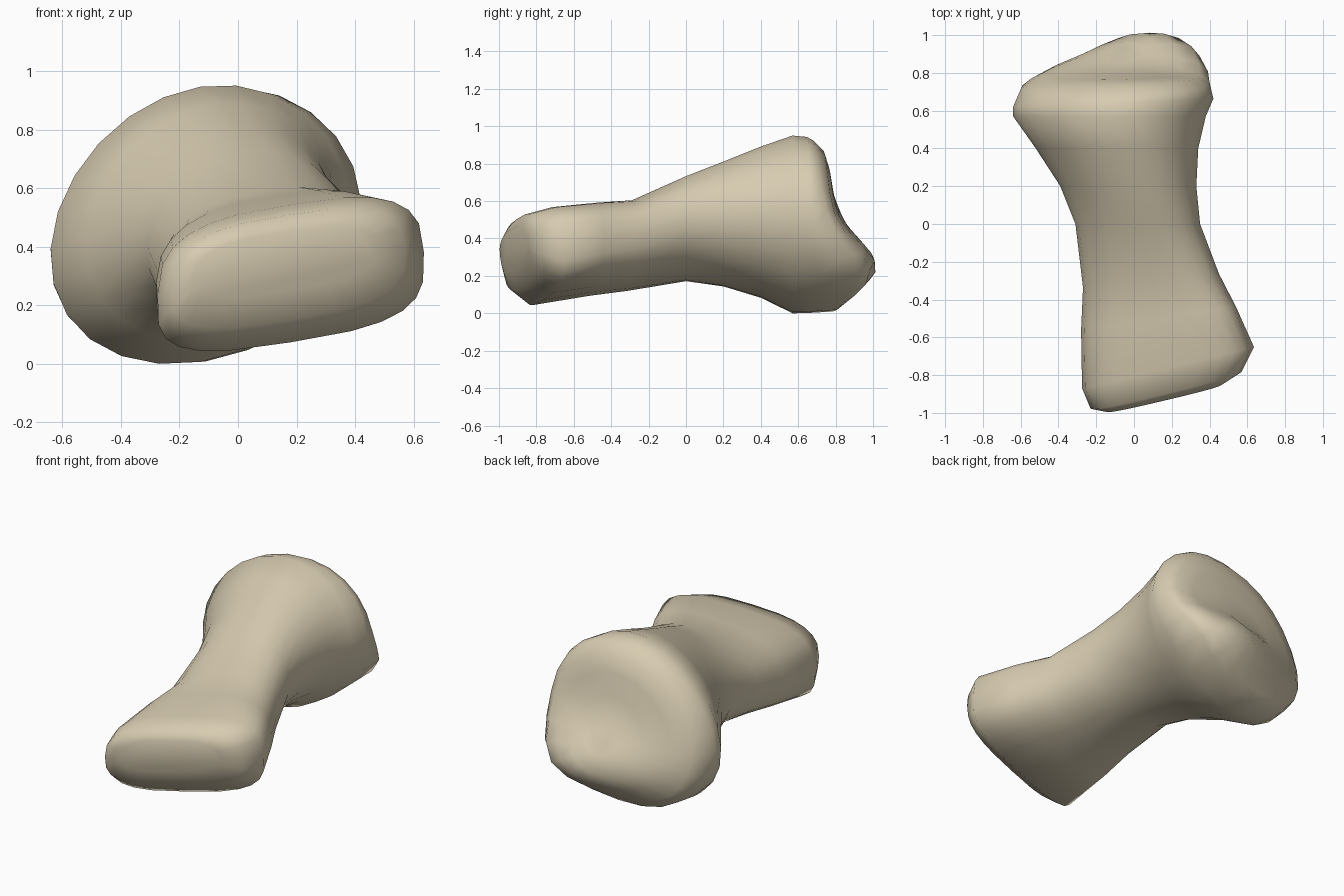
import bpy
import bmesh
from math import cos, sin, exp, pi, copysign, radians

# Remove the default object only
default_object = bpy.data.objects.get("Cube")
if default_object:
    bpy.data.objects.remove(default_object, do_unlink=True)

SIDES = 24
ROLL = 0.16
TAPER = 0.06

# Cross-sections along the shaft:
# y, centre x, centre z, half width, half height, yaw slope, pitch slope, squareness
SHAFT = [
    (-.92, .16, .35, .31, .1, .26, -.15, 3),
    (-.88, .17, .33, .4, .18, .26, -.1, 3),
    (-.76, .18, .31, .455, .235, .24, 0, 3.2),
    (-.5, .13, .345, .41, .23, .15, 0, 2.8),
    (-.3, .09, .365, .36, .23, .1, 0, 2.4),
    (0, .02, .455, .33, .275, 0, 0, 2.1),
    (.2, -.03, .48, .36, .33, 0, 0, 2),
    (.4, -.09, .49, .43, .4, 0, 0, 2),
    (.57, -.13, .478, .51, .47, 0, 0, 2),
]

# Cross-sections of the broad end, which also carry the lower lip
HEAD = [
    (.64, -.11, .475, .53, .465, .04, 0, 2),
    (.72, -.1, .47, .5, .45, .05, -.1, 2.1),
    (.755, -.1, .465, .45, .4, .05, -.06, 2.1),
    (.78, -.1, .46, .35, .31, .03, -.05, 2),
    (.79, -.08, .44, .22, .2, .03, -.04, 2),
    (.8, -.05, .42, .09, .08, .03, -.04, 2),
]
LIP_HEIGHTS = (.05, .19, .22, .22, .22, .22)


def rounded(value, squareness):
    """Bend a sine or cosine into a rounded box coordinate."""
    return copysign(abs(value) ** (2 / squareness), value)


def add_section(mesh, section, lip=0):
    """Add one tilted ring, pushed back around the lower lip."""
    y, cx, cz, half_width, half_height, yaw, pitch, squareness = section
    ring = []
    for step in range(SIDES):
        angle = 2 * pi * step / SIDES
        across = half_width * rounded(cos(angle), squareness)
        across *= 1 - TAPER * sin(angle)
        up = half_height * rounded(sin(angle), squareness) + ROLL * across
        x, z = cx + across, cz + up
        bulge = lip * exp(-((x - .1) / .45) ** 2 - ((z - .25) / .2) ** 2)
        ring.append(mesh.verts.new((x, y + yaw * across + pitch * up + bulge, z)))
    return ring


def make_material(name, colour):
    material = bpy.data.materials.new(name)
    material.use_nodes = True
    material.diffuse_color = colour
    shader = material.node_tree.nodes["Principled BSDF"]
    shader.inputs["Base Color"].default_value = colour
    shader.inputs["Roughness"].default_value = 0.8
    return material


# Bone body: a loft through all sections, closed at both ends
mesh = bmesh.new()
rings = [add_section(mesh, section) for section in SHAFT]
rings += [add_section(mesh, section, lip) for section, lip in zip(HEAD, LIP_HEIGHTS)]
for lower, upper in zip(rings, rings[1:]):
    for i in range(SIDES):
        j = (i + 1) % SIDES
        mesh.faces.new((lower[i], lower[j], upper[j], upper[i]))
mesh.faces.new(rings[0])
mesh.faces.new(rings[-1])
bmesh.ops.recalc_face_normals(mesh, faces=mesh.faces)

# Rest the bone on the ground
lowest = min(vert.co.z for vert in mesh.verts)
bmesh.ops.translate(mesh, verts=mesh.verts, vec=(0, 0, -lowest))

data = bpy.data.meshes.new("bone")
mesh.to_mesh(data)
mesh.free()
bone = bpy.data.objects.new("bone", data)
bpy.context.collection.objects.link(bone)
data.materials.append(make_material("pale tan bone", (0.68, 0.60, 0.44, 1)))

# Smooth shading over the whole surface
bpy.ops.object.select_all(action="DESELECT")
bone.select_set(True)
bpy.context.view_layer.objects.active = bone
bpy.ops.object.shade_smooth_by_angle(angle=radians(70))
